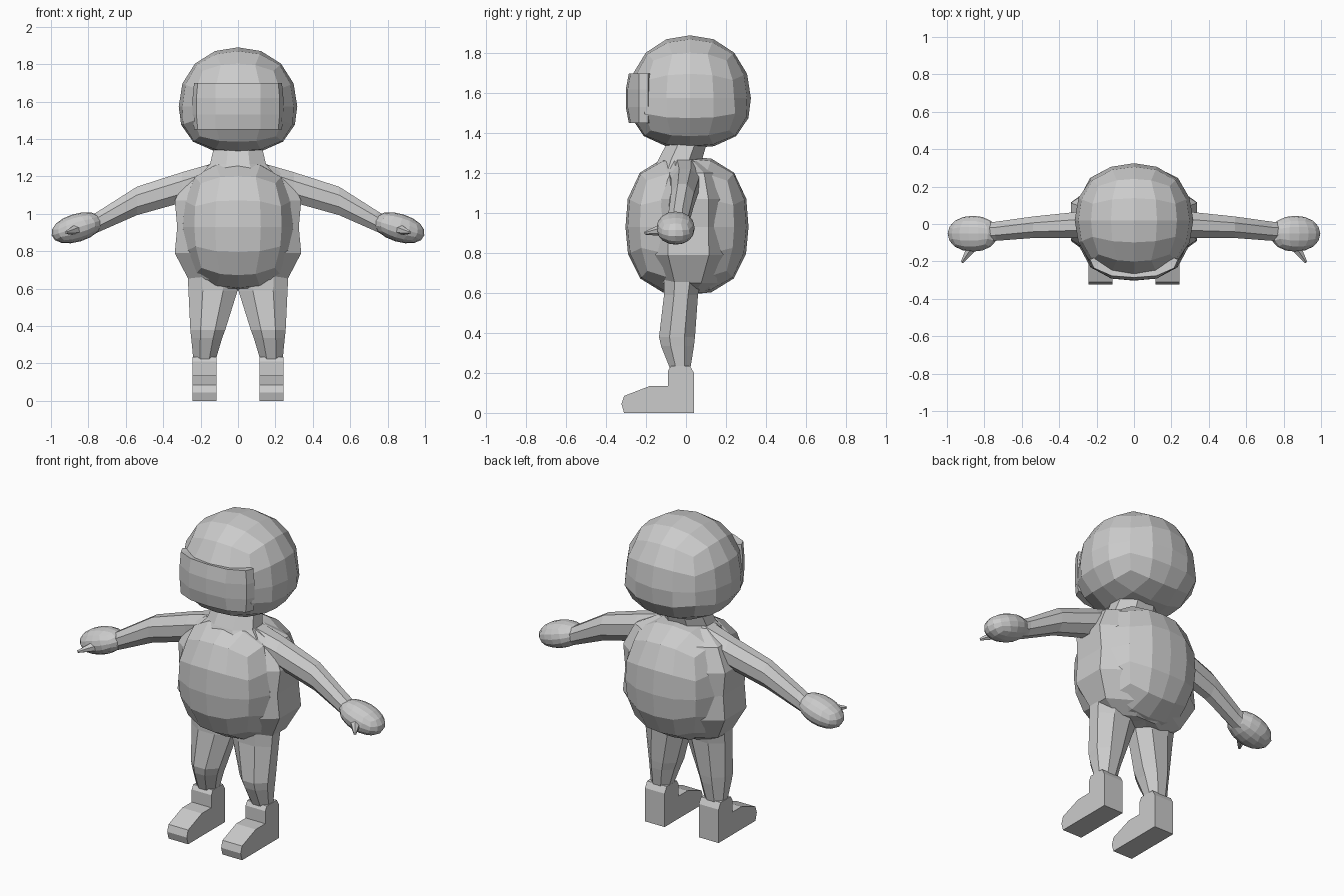
import bpy, bmesh
from math import sin, cos, tan, pi, radians
from mathutils import Matrix, Vector

cube = bpy.data.objects.get("Cube")
if cube:
    bpy.data.objects.remove(cube, do_unlink=True)

grey = bpy.data.materials.new("light_grey")
grey.use_nodes = True
grey.diffuse_color = (0.6, 0.6, 0.6, 1)
grey.node_tree.nodes["Principled BSDF"].inputs["Base Color"].default_value = (0.6, 0.6, 0.6, 1)


def finish(name, bm, mirror=False):
    """Turn a bmesh into a flat-shaded object, mirrored to -x if wanted."""
    bmesh.ops.recalc_face_normals(bm, faces=bm.faces)
    mesh = bpy.data.meshes.new(name)
    bm.to_mesh(mesh)
    bm.free()
    mesh.materials.append(grey)
    obj = bpy.data.objects.new(name, mesh)
    bpy.context.collection.objects.link(obj)
    if mirror:
        obj.modifiers.new("Mirror", 'MIRROR').use_mirror_merge = False
    return obj


def blob(name, centre, radii, low_z, powers, cuts=3, tilt=0, mirror=False):
    """Rounded cube; powers set the boxiness of the upper and lower half."""
    bm = bmesh.new()
    bmesh.ops.create_cube(bm, size=2)
    bmesh.ops.subdivide_edges(bm, edges=bm.edges[:], cuts=cuts, use_grid_fill=True)
    turn = Matrix.Rotation(radians(tilt), 3, 'Y')
    for v in bm.verts:
        p = Vector([tan(c * pi / 4) for c in v.co])
        n = powers[0] if p.z >= 0 else powers[1]
        p /= sum(abs(c) ** n for c in p) ** (1 / n)
        rz = radii[2] if p.z >= 0 else low_z
        v.co = turn @ Vector((p.x * radii[0], p.y * radii[1], p.z * rz)) + Vector(centre)
    return finish(name, bm, mirror)


def loft(name, rings, axis, sides=8, mirror=False):
    """Skin rings of (position, u min, u max, v min, v max) along x or z."""
    bm = bmesh.new()
    loops = []
    for pos, u0, u1, v0, v1 in rings:
        loop = []
        for i in range(sides):
            a = 2 * pi * (i + 0.5) / sides
            u = (u0 + u1) / 2 + (u1 - u0) / 2 * cos(a) / cos(pi / sides)
            v = (v0 + v1) / 2 + (v1 - v0) / 2 * sin(a) / cos(pi / sides)
            loop.append(bm.verts.new((pos, u, v) if axis == 'X' else (u, v, pos)))
        loops.append(loop)
    for a, b in zip(loops, loops[1:]):
        for i in range(sides):
            j = (i + 1) % sides
            bm.faces.new((a[i], a[j], b[j], b[i]))
    bm.faces.new(loops[0])
    bm.faces.new(loops[-1])
    return finish(name, bm, mirror)


# Head and neck
blob("head", (0, 0.02, 1.575), (0.317, 0.305, 0.315), 0.25, (2.15, 2.5))
loft("neck", [(1.22, -0.19, 0.19, -0.16, 0.08),
              (1.265, -0.15, 0.15, -0.14, 0.08),
              (1.37, -0.125, 0.125, -0.085, 0.11)], 'Z')

# Visor: a curved band wrapped round the face
bm = bmesh.new()
rows = []
for z, bulge in ((1.45, 0), (1.53, 0.015), (1.62, 0.015), (1.7, 0)):
    half = [(0.235 + bulge / 2, -0.19), (0.215 + bulge / 2, -0.235),
            (0.12, -0.277 - bulge)]
    arc = [(-x, y) for x, y in half] + [(0, -0.286 - bulge)] + half[::-1]
    rows.append([bm.verts.new((x, y, z)) for x, y in arc])
for a, b in zip(rows, rows[1:]):
    for i in range(len(a) - 1):
        bm.faces.new((a[i], a[i + 1], b[i + 1], b[i]))
visor = finish("visor", bm)
solid = visor.modifiers.new("Thickness", 'SOLIDIFY')
solid.thickness = 0.05
solid.offset = -1 if visor.data.polygons[0].normal.y < 0 else 1

# Round belly, with the flatter torso sides showing beyond it
blob("belly", (0, 0.005, 0.93), (0.305, 0.308, 0.355), 0.34, (2.6, 2.5))
loft("torso_sides", [(0.6, -0.16, 0.16, -0.09, 0.1),
                     (0.65, -0.265, 0.265, -0.15, 0.17),
                     (0.79, -0.338, 0.338, -0.235, 0.26),
                     (0.93, -0.325, 0.325, -0.235, 0.255),
                     (1.07, -0.338, 0.338, -0.22, 0.25),
                     (1.2, -0.275, 0.275, -0.15, 0.19),
                     (1.26, -0.16, 0.16, -0.12, 0.1)], 'Z')

# Arms, hands and thumbs
loft("arm", [(0.1, -0.1, 0.08, 1.14, 1.28),
             (0.3, -0.075, 0.065, 1.06, 1.222),
             (0.54, -0.075, 0.04, 0.993, 1.145),
             (0.74, -0.09, 0.012, 0.905, 1.018),
             (0.8, -0.09, 0.01, 0.88, 0.98)], 'X', mirror=True)
blob("hand", (0.862, -0.052, 0.925), (0.14, 0.096, 0.075), 0.075, (2.1, 2.1),
     cuts=3, tilt=17, mirror=True)
bm = bmesh.new()
bmesh.ops.create_cone(bm, cap_ends=True, segments=6, radius1=0.045, radius2=0.008, depth=1)
base, tip = Vector((0.83, -0.07, 0.925)), Vector((0.92, -0.205, 0.9))
aim = (tip - base).to_track_quat('Z', 'Y').to_matrix()
for v in bm.verts:
    along = (v.co.z + 0.5) * (tip - base)
    v.co = base + along + aim @ Vector((v.co.x, v.co.y, 0))
finish("thumb", bm, mirror=True)

# Legs
loft("leg", [(0.7, 0.0, 0.27, -0.11, 0.08),
             (0.59, 0.002, 0.265, -0.11, 0.06),
             (0.38, 0.068, 0.255, -0.135, 0.045),
             (0.335, 0.085, 0.25, -0.125, 0.04),
             (0.21, 0.122, 0.238, -0.075, 0.02)], 'Z', mirror=True)

# Feet: side profile pulled across the width of the boot
bm = bmesh.new()
profile = [(0.04, 0), (0.04, 0.2), (0.02, 0.235), (-0.075, 0.235), (-0.09, 0.21),
           (-0.09, 0.135), (-0.18, 0.135), (-0.31, 0.085), (-0.323, 0.045), (-0.31, 0)]
sole = bm.faces.new([bm.verts.new((0.114, y, z)) for y, z in profile])
side = bmesh.ops.extrude_face_region(bm, geom=[sole])["geom"]
bmesh.ops.translate(bm, verts=[g for g in side if isinstance(g, bmesh.types.BMVert)],
                    vec=(0.13, 0, 0))
finish("foot", bm, mirror=True)
